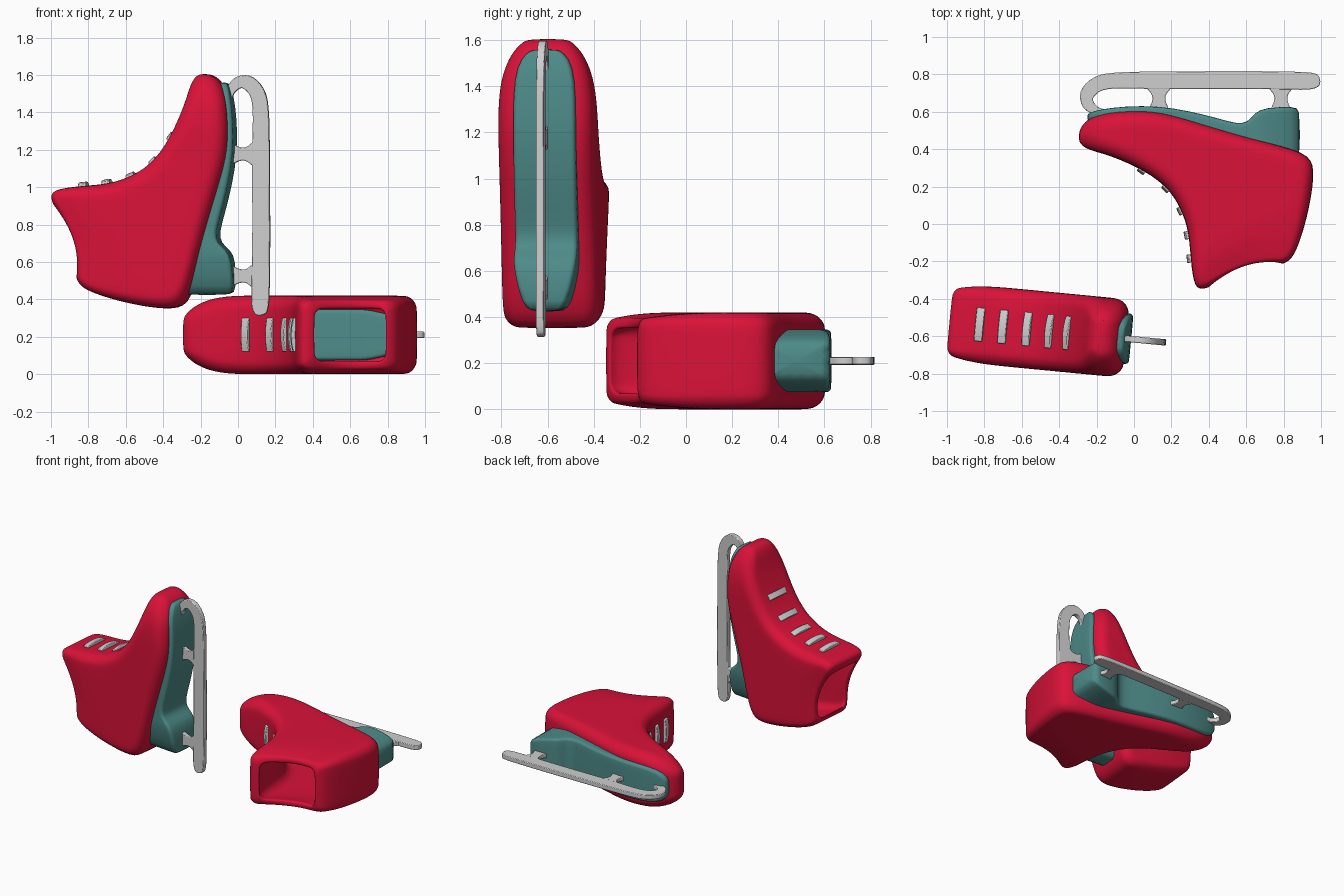
import bpy, bmesh, math
from mathutils import Matrix, Vector

if "Cube" in bpy.data.objects:
    bpy.data.objects.remove(bpy.data.objects["Cube"])

# Skate space: x runs toe (-) to heel (+), y runs opening (-) to blade (+), z is width.


def material(name, rgb):
    m = bpy.data.materials.new(name)
    m.diffuse_color = (*rgb, 1)
    m.use_nodes = True
    m.node_tree.nodes["Principled BSDF"].inputs["Base Color"].default_value = m.diffuse_color
    return m


RED = material("red leather", (0.70, 0.006, 0.04))
TEAL = material("teal sole", (0.075, 0.26, 0.25))
GREY = material("light grey", (0.62, 0.62, 0.62))

# Placement: one skate lying on its side, one standing on its heel with the toe up
LYING = Matrix.Translation((0, 0, 0.21))
AXES = Matrix((Vector((0, 0, -1)), Vector((1, 0, 0)), Vector((0, -1, 0)))).transposed().to_4x4()
UPRIGHT = (Matrix.Translation((0, -0.617, 1.31)) @ Matrix.Rotation(math.radians(-5.5), 4, 'Z')
           @ AXES @ Matrix.Translation((0, -0.645, 0)))


def place(bm, part, mat, subsurf=0, bevel=0):
    """Turn a bmesh into one object per skate."""
    bmesh.ops.recalc_face_normals(bm, faces=bm.faces)
    me = bpy.data.meshes.new(part)
    bm.to_mesh(me)
    bm.free()
    me.materials.append(mat)
    for p in me.polygons:
        p.use_smooth = True
    if not subsurf:
        me.set_sharp_from_angle(angle=math.radians(35))
    for label, mw in (("lying", LYING), ("upright", UPRIGHT)):
        ob = bpy.data.objects.new(label + "_" + part, me)
        bpy.context.collection.objects.link(ob)
        ob.matrix_world = mw
        if bevel:
            mod = ob.modifiers.new("rounding", 'BEVEL')
            mod.width, mod.segments = bevel, 2
        if subsurf:
            mod = ob.modifiers.new("smooth", 'SUBSURF')
            mod.levels = mod.render_levels = subsurf


def loft(bm, rings):
    """Skin a row of equal rings and cap both ends."""
    loops = [[bm.verts.new(p) for p in r] for r in rings]
    n = len(loops[0])
    for a, b in zip(loops, loops[1:]):
        for i in range(n):
            bm.faces.new((a[i], a[(i + 1) % n], b[(i + 1) % n], b[i]))
    bm.faces.new(loops[0][::-1])
    bm.faces.new(loops[-1])


def rounded_ring(p, q, w, r, bow=0):
    """Rounded rectangle spanning two profile points, half width w."""
    half = (q - p).length / 2
    d, mid = (q - p).normalized(), (p + q) / 2
    r = min(r, 0.95 * w, 0.9 * half)
    pts = []
    for c, (sa, sw) in enumerate(((1, 1), (-1, 1), (-1, -1), (1, -1))):
        for k in range(5):
            t = math.pi / 2 * (c + k / 4)
            pts.append((sa * (half - r) + r * math.cos(t), sw * (w - r) + r * math.sin(t)))
        if c in (0, 2):          # extra points along the long sides
            pts += [(sa * f * (half - r), sw * w) for f in (0.5, 0, -0.5)]
    out = []
    for a, z in pts:
        v = mid + d * a
        out.append((v.x, v.y + bow * (1 - (a / half) ** 2), z))
    return out


# Boot sections from toe to rim: instep point, sole point
boot = [
    (-0.295, 0.445, -0.295, 0.49), (-0.28, 0.42, -0.275, 0.535), (-0.24, 0.395, -0.225, 0.575),
    (-0.16, 0.375, -0.14, 0.598), (-0.05, 0.335, -0.02, 0.606), (0.10, 0.26, 0.14, 0.605),
    (0.20, 0.17, 0.38, 0.53), (0.25, 0.08, 0.65, 0.45), (0.28, 0.00, 0.93, 0.385),
    (0.295, -0.08, 0.968, 0.30), (0.303, -0.18, 0.945, 0.12), (0.312, -0.27, 0.905, -0.04),
    (0.328, -0.335, 0.86, -0.165), (0.36, -0.352, 0.82, -0.205),
]


def boot_ring(section, inside):
    p, q = Vector(section[:2]), Vector(section[2:])
    mid = (p + q) / 2
    # rounded toe, slightly tapering shaft, dipped sides at the rim
    toe = min(1, max(0, (-0.02 - mid.x) / 0.29))
    w = 0.21 * (1 - toe ** 2) ** 0.4 - 0.35 * max(0, -mid.y) ** 2
    bow = 0.055 * min(1, max(0, (-0.03 - mid.y) / 0.2))
    r = 0.08 - 0.03 * bow / 0.055
    if inside:
        d = (q - p).normalized()
        p, q, w = p + d * 0.065, q - d * 0.045, w - 0.045
    return rounded_ring(p, q, w, r, bow)


bm = bmesh.new()
loft(bm, [boot_ring(s, False) for s in boot] + [boot_ring(s, True) for s in boot[:3:-1]])
place(bm, "boot", RED, subsurf=2)

# Sole and heel block: station x, inner y, outer y; plan rounded at both ends
sole = [
    (-0.25, 0.555, 0.585), (-0.235, 0.55, 0.597), (-0.18, 0.55, 0.613), (-0.05, 0.55, 0.63),
    (0.13, 0.54, 0.632), (0.30, 0.46, 0.603), (0.45, 0.42, 0.565), (0.55, 0.40, 0.535),
    (0.61, 0.385, 0.543), (0.645, 0.375, 0.595), (0.70, 0.355, 0.623), (0.86, 0.33, 0.628),
    (0.888, 0.34, 0.615),
]
bm = bmesh.new()
rings = []
for x, a, b in sole:
    u = max(0, abs(x - 0.32) - 0.43) / 0.147
    rings.append(rounded_ring(Vector((x, a)), Vector((x, b)), 0.136 * (1 - u * u) ** 0.4, 0.022))
loft(bm, rings)
place(bm, "sole", TEAL, subsurf=1)


def slab(bm, centre, widths, thick):
    """Flat plate following a centre line with changing width."""
    left, right = [], []
    for i, c in enumerate(centre):
        t = (centre[min(i + 1, len(centre) - 1)] - centre[max(i - 1, 0)]).normalized()
        n = Vector((t.y, -t.x)) * widths[i] / 2
        left.append(c + n)
        right.append(c - n)
    pts = left + right[::-1]
    for _ in range(2):           # corner cutting
        pts = [a.lerp(b, f) for a, b in zip(pts, pts[1:] + pts[:1]) for f in (0.25, 0.75)]
    loft(bm, [[(*p, z) for p in pts] for z in (-thick, thick)])


# Blade: runner with a front hook, and two flared posts sunk into the sole
runner = [
    (-0.13, 0.59, 0.035), (-0.20, 0.60, 0.045), (-0.252, 0.64, 0.07), (-0.255, 0.70, 0.085),
    (-0.19, 0.757, 0.085), (-0.08, 0.77, 0.085), (0.10, 0.768, 0.094), (0.60, 0.771, 0.094),
    (0.90, 0.765, 0.098), (0.965, 0.765, 0.085), (0.995, 0.77, 0.05),
]
bm = bmesh.new()
slab(bm, [Vector(s[:2]) for s in runner], [s[2] for s in runner], 0.017)
for x in (0.133, 0.785):
    slab(bm, [Vector((x, y)) for y in (0.59, 0.625, 0.655, 0.69, 0.72, 0.75)],
         [0.115, 0.10, 0.07, 0.07, 0.12, 0.16], 0.0155)
place(bm, "blade", GREY, bevel=0.005)

# Laces: five arched strips over the instep
laces = [Vector(c) for c in
         ((0.04, 0.285), (0.17, 0.19), (0.248, 0.07), (0.283, -0.06), (0.297, -0.185))]
bm = bmesh.new()
for i, c in enumerate(laces):
    t = (laces[min(i + 1, 4)] - laces[max(i - 1, 0)]).normalized()
    n = Vector((t.y, -t.x))
    rings = []
    for k in range(9):
        s = k / 4 - 1
        mid = c - n * 0.012 * s * s
        rings.append([(*(mid + t * a + n * h), 0.09 * s)
                      for a, h in ((-0.022, -0.05), (0.022, -0.05), (0.022, 0.015), (-0.022, 0.015))])
    loft(bm, rings)
place(bm, "laces", GREY, bevel=0.004)
